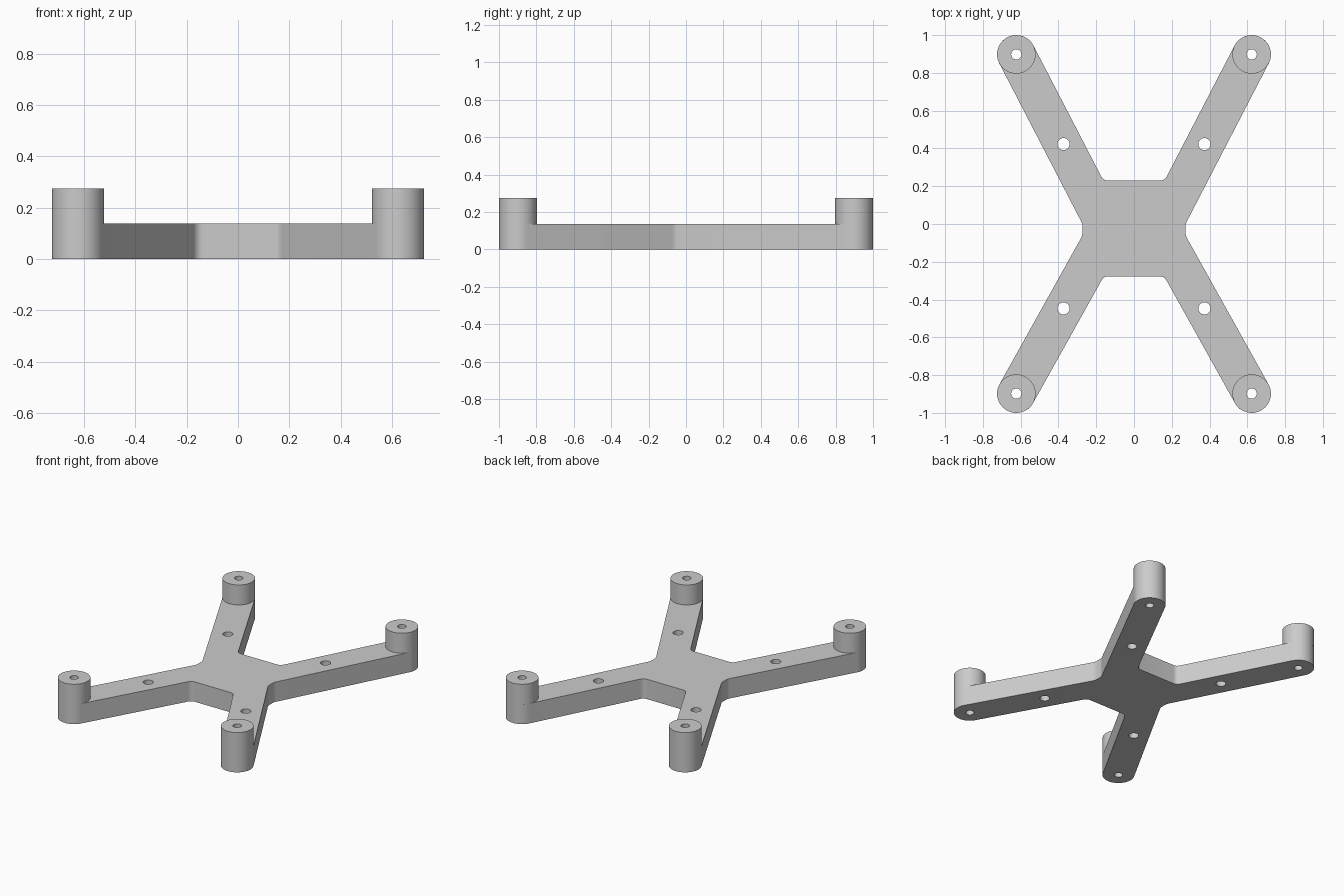
import bpy, bmesh
from math import sin, cos, pi, radians
from mathutils import Vector

cube = bpy.data.objects.get("Cube")
if cube:
    bpy.data.objects.remove(cube, do_unlink=True)

PLATE_H, POST_H = 0.137, 0.275
POST_R, POST_HOLE, ARM_HOLE = 0.102, 0.027, 0.032
HUB_X = 0.273

grey = bpy.data.materials.new("plain grey")
grey.use_nodes = True
grey.diffuse_color = (0.6, 0.6, 0.6, 1)
grey.node_tree.nodes["Principled BSDF"].inputs["Base Color"].default_value = grey.diffuse_color


def circle(c, r, n=48):
    return [Vector((c[0] + r * cos(2 * pi * i / n), c[1] + r * sin(2 * pi * i / n)))
            for i in range(n)]


def fillet(p, u, v, t, n=6):
    """Rounded corner at p between the directions u and v."""
    return [p + u * t * (1 - i / n) ** 2 + v * t * (i / n) ** 2 for i in range(n + 1)]


def slab(name, loops, z0, z1):
    """Filled outline with holes, extruded from z0 to z1."""
    curve = bpy.data.curves.new(name, 'CURVE')
    curve.dimensions = '2D'
    curve.fill_mode = 'BOTH'
    curve.extrude = (z1 - z0) / 2
    for loop in loops:
        s = curve.splines.new('POLY')
        s.points.add(len(loop) - 1)
        for pt, p in zip(s.points, loop):
            pt.co = (p.x, p.y, 0, 1)
        s.use_cyclic_u = True
    obj = bpy.data.objects.new(name, curve)
    bpy.context.collection.objects.link(obj)
    obj.location.z = (z0 + z1) / 2
    bpy.ops.object.select_all(action='DESELECT')
    obj.select_set(True)
    bpy.context.view_layer.objects.active = obj
    bpy.ops.object.convert(target='MESH')
    obj = bpy.context.view_layer.objects.active
    # Weld caps to walls
    bm = bmesh.new()
    bm.from_mesh(obj.data)
    bmesh.ops.remove_doubles(bm, verts=bm.verts, dist=0.0001)
    bmesh.ops.recalc_face_normals(bm, faces=bm.faces)
    bm.to_mesh(obj.data)
    bm.free()
    obj.data.materials.clear()
    obj.data.materials.append(grey)
    bpy.ops.object.shade_smooth_by_angle(angle=radians(30))
    return obj


def arm(side, centre, d, hub_y):
    """Outline of one arm, from the hub side round the post to the hub end."""
    d = d.normalized()
    out = Vector((d.y, -d.x)) * side
    a, b = centre + out * POST_R, centre - out * POST_R
    outer = a + d * ((HUB_X - a.x) / d.x)
    inner = b + d * ((hub_y - b.y) / d.y)
    pts = fillet(outer, Vector((0, -side)), d, 0.015)
    pts += [centre + POST_R * (out * cos(pi * i / 24) + d * sin(pi * i / 24))
            for i in range(25)]
    return pts + fillet(inner, d, Vector((-1, 0)), 0.025)


# Frame: two arms on one side, mirrored to the other
back_post, front_post = Vector((0.623, 0.898)), Vector((0.623, -0.898))
back_arm = arm(1, back_post, Vector((0.46, 0.888)), 0.23)
front_arm = arm(-1, front_post, Vector((0.487, -0.873)), -0.277)
half = front_arm[::-1] + back_arm
outline = half + [Vector((-p.x, p.y)) for p in reversed(half)]

posts, holes = [], []
for x, side in ((1, "left"), (-1, "right")):
    for p, end, hole_y in ((back_post, "back", 0.423), (front_post, "front", -0.447)):
        c = Vector((p.x * x, p.y))
        posts.append((f"{end}_{side}_post", c))
        holes.append(circle(c, POST_HOLE))
        holes.append(circle((0.373 * x, hole_y), ARM_HOLE))

slab("cross_frame", [outline] + holes, 0, PLATE_H)

# Hollow posts standing on the arm ends
for name, c in posts:
    slab(name, [circle(c, POST_R), circle(c, POST_HOLE)], PLATE_H, POST_H)
